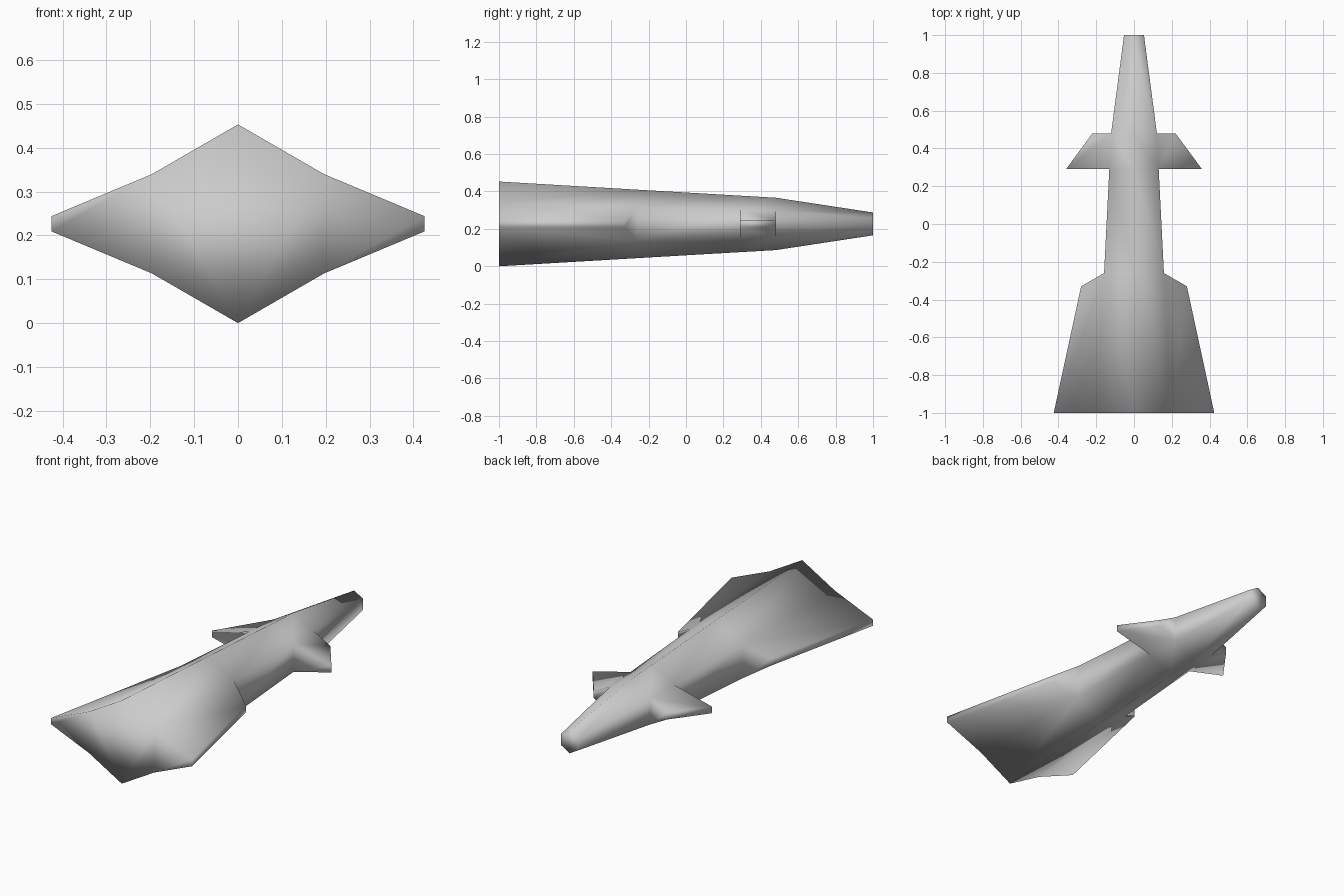
import bpy, bmesh, math

if "Cube" in bpy.data.objects:
    bpy.data.objects.remove(bpy.data.objects["Cube"])

AXIS_Z = 0.2265
TIP_HALF = 0.0175
# hexagonal hull stations: (y, radius)
STATIONS = [(-1.0, 0.2265), (-0.26, 0.183), (0.29, 0.151), (0.48, 0.14), (1.0, 0.061)]

bm = bmesh.new()


def hex_ring(y, r):
    angles = [math.radians(90 + 60 * k) for k in range(6)]
    return [bm.verts.new((r * math.cos(a), y, AXIS_Z + r * math.sin(a))) for a in angles]


# Hull: loft through the hexagonal rings
rings = [hex_ring(y, r) for y, r in STATIONS]
sides = {}
for i, (a, b) in enumerate(zip(rings, rings[1:])):
    for k in range(6):
        n = (k + 1) % 6
        sides[i, k] = bm.faces.new((a[k], a[n], b[n], b[k]))
bm.faces.new(rings[0])
bm.faces.new(rings[-1])
bmesh.ops.recalc_face_normals(bm, faces=bm.faces[:])


def pull_fin(face, rear, front):
    """Extrude a hull side panel out to a thin tip edge; rear/front are (x, y)."""
    centre = face.calc_center_median()
    sign = 1 if centre.x > 0 else -1
    tip = bmesh.ops.extrude_discrete_faces(bm, faces=[face])["faces"][0]
    for v in tip.verts:
        x, y = front if v.co.y > centre.y else rear
        v.co = (sign * x, y, AXIS_Z + math.copysign(TIP_HALF, v.co.z - AXIS_Z))


# Main wings and foreplanes on both sides (panels 1 and 4 are vertical)
for panel in (1, 4):
    pull_fin(sides[0, panel], (0.425, -1.0), (0.28, -0.33))
    pull_fin(sides[2, panel], (0.36, 0.29), (0.22, 0.48))

bmesh.ops.recalc_face_normals(bm, faces=bm.faces[:])
for f in bm.faces:
    f.smooth = True

mesh = bpy.data.meshes.new("spacecraft_hull")
bm.to_mesh(mesh)
bm.free()
bpy.context.collection.objects.link(bpy.data.objects.new("spacecraft_hull", mesh))
